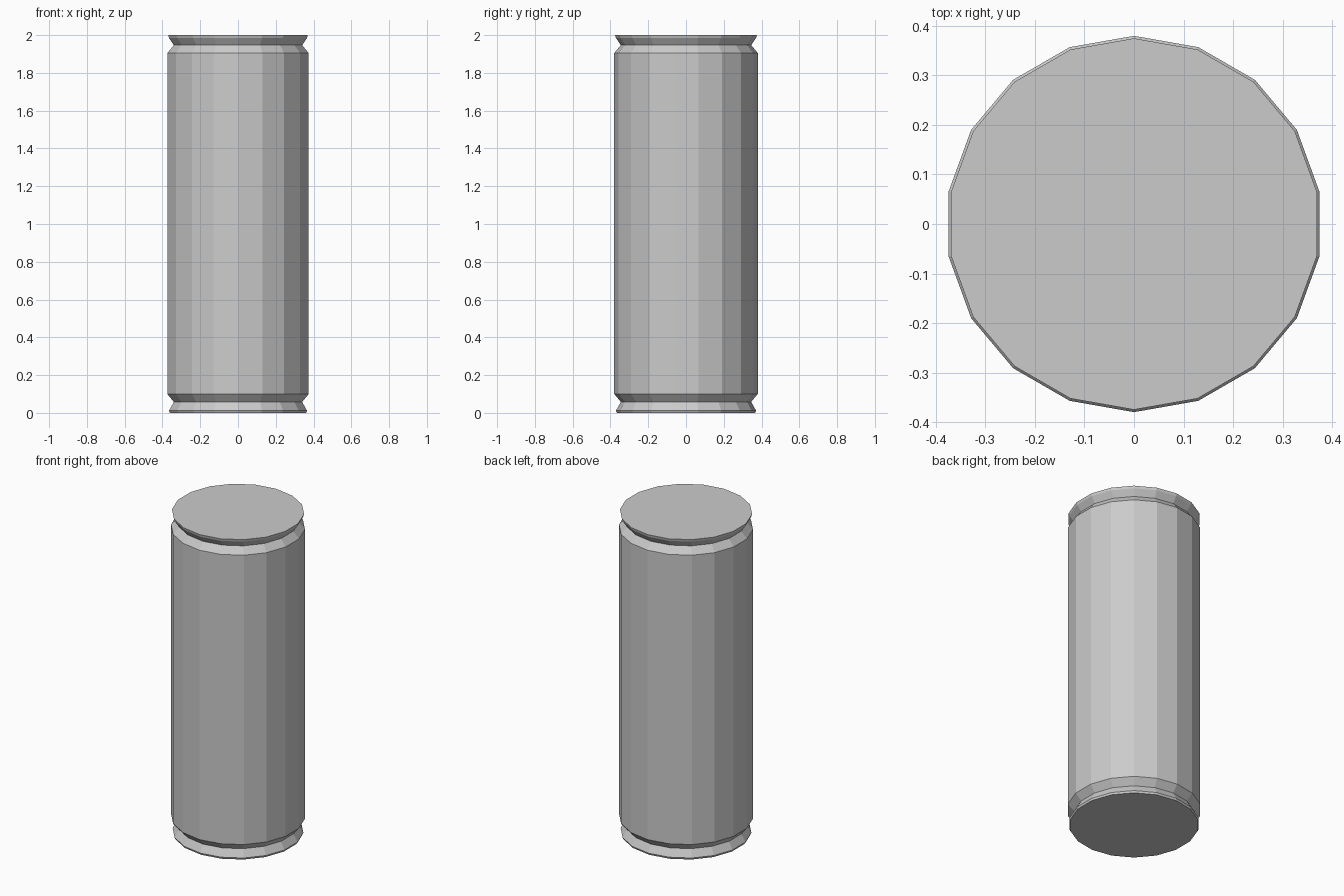
import bpy
import bmesh
from math import sin, cos, tau

cube = bpy.data.objects.get("Cube")
if cube:
    bpy.data.objects.remove(cube, do_unlink=True)

SIDES = 18

# Plain grey metal
metal = bpy.data.materials.new("grey metal")
metal.use_nodes = True
grey = (0.6, 0.6, 0.6, 1.0)
metal.diffuse_color = grey
metal.node_tree.nodes["Principled BSDF"].inputs["Base Color"].default_value = grey

# Radius and height, from the bottom rim up to the top rim
profile = [
    (0.366, 0.0), (0.371, 0.012), (0.345, 0.058), (0.38, 0.1),
    (0.38, 1.905), (0.345, 1.947), (0.371, 1.985), (0.375, 2.0),
]

# Closed turned body with a vertex on the back axis
bm = bmesh.new()
rings = [
    [bm.verts.new((r * sin(tau * i / SIDES), -r * cos(tau * i / SIDES), z))
     for i in range(SIDES)]
    for r, z in profile
]
for low, high in zip(rings, rings[1:]):
    for i in range(SIDES):
        j = (i + 1) % SIDES
        bm.faces.new((low[i], low[j], high[j], high[i]))

# Flat lid and base
bm.faces.new(rings[-1])
bm.faces.new(reversed(rings[0]))
bmesh.ops.recalc_face_normals(bm, faces=bm.faces)

mesh = bpy.data.meshes.new("can_body")
bm.to_mesh(mesh)
bm.free()
mesh.materials.append(metal)
can = bpy.data.objects.new("can_body", mesh)
bpy.context.collection.objects.link(can)
